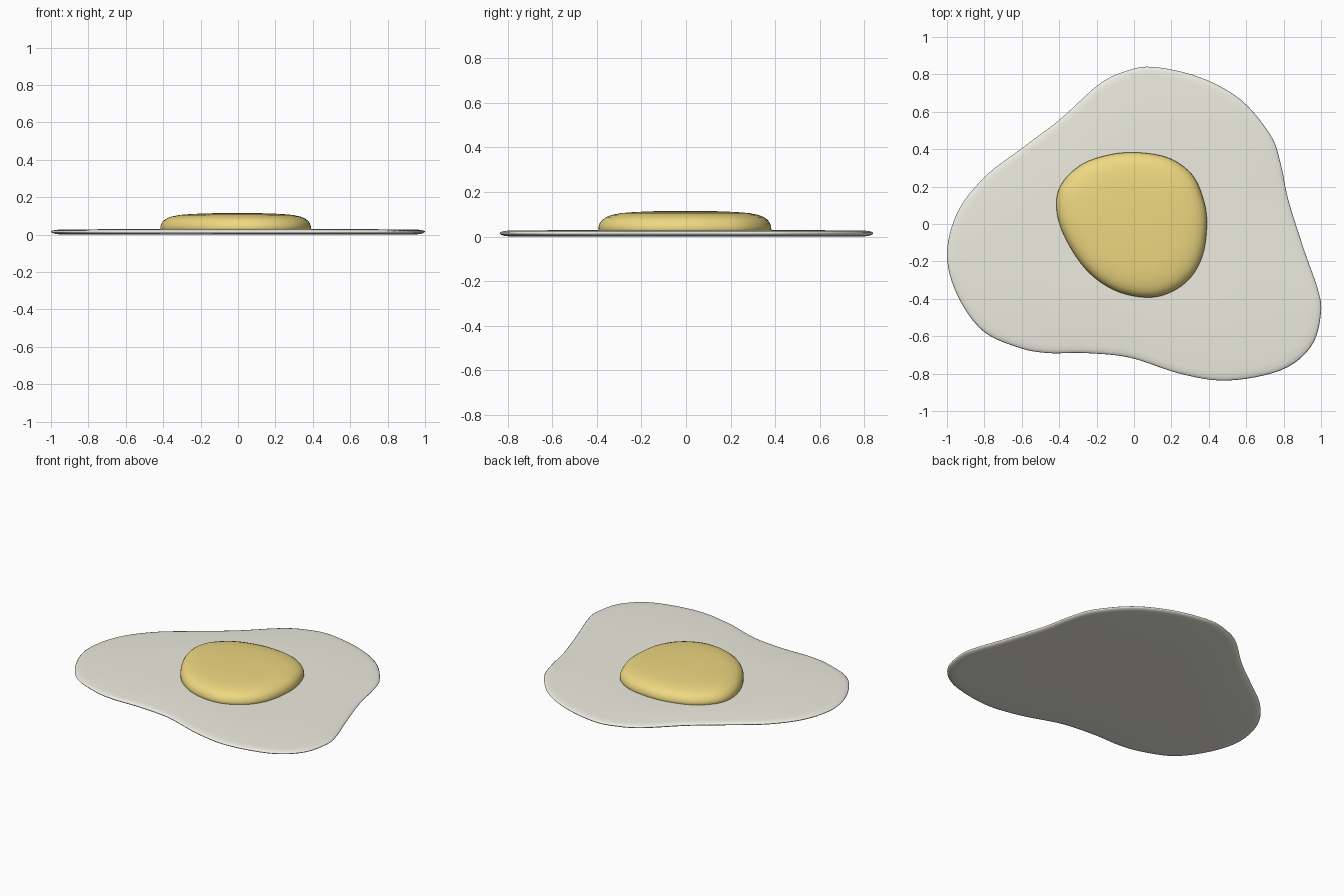
import bpy, bmesh
from mathutils import Vector

if "Cube" in bpy.data.objects:
    bpy.data.objects.remove(bpy.data.objects["Cube"])


def smooth_loop(points, steps):
    """Closed Catmull-Rom curve through 2D points."""
    pts = [Vector(p) for p in points]
    n, out = len(pts), []
    for i in range(n):
        a, b, c, d = (pts[(i + k) % n] for k in (-1, 0, 1, 2))
        for s in range(steps):
            t = s / steps
            out.append(0.5 * (2 * b + (c - a) * t + (2 * a - 5 * b + 4 * c - d) * t * t
                              + (3 * b - a - 3 * c + d) * t ** 3))
    return out


def loft(name, outline, rings, color):
    """Stack scaled copies of an outline; each ring is (scale, z)."""
    bm = bmesh.new()
    loops = [[bm.verts.new((p.x * s, p.y * s, z)) for p in outline] for s, z in rings]
    n = len(outline)
    for lo, hi in zip(loops, loops[1:]):
        for i in range(n):
            j = (i + 1) % n
            bm.faces.new((lo[i], lo[j], hi[j], hi[i]))
    # close both ends with a fan to a centre point
    for loop, z in ((loops[0], rings[0][1]), (loops[-1], rings[-1][1])):
        centre = bm.verts.new((0, 0, z))
        for i in range(n):
            bm.faces.new((loop[i], loop[(i + 1) % n], centre))
    bmesh.ops.recalc_face_normals(bm, faces=bm.faces)
    for f in bm.faces:
        f.smooth = True
    mesh = bpy.data.meshes.new(name)
    bm.to_mesh(mesh)
    bm.free()
    mat = bpy.data.materials.new(name + "_color")
    mat.diffuse_color = color
    mat.use_nodes = True
    mat.node_tree.nodes["Principled BSDF"].inputs["Base Color"].default_value = mat.diffuse_color
    mesh.materials.append(mat)
    obj = bpy.data.objects.new(name, mesh)
    bpy.context.collection.objects.link(obj)
    return obj


# Egg white: thin irregular sheet with a rounded rim
white = [(0.10, 0.84), (0.35, 0.785), (0.57, 0.665), (0.73, 0.475), (0.785, 0.32),
         (0.825, 0.13), (0.91, -0.14), (0.98, -0.34), (1.0, -0.47), (0.95, -0.65),
         (0.79, -0.78), (0.50, -0.837), (0.245, -0.80), (-0.02, -0.715), (-0.26, -0.69),
         (-0.46, -0.69), (-0.62, -0.66), (-0.81, -0.57), (-0.945, -0.38), (-1.0, -0.165),
         (-0.945, 0.06), (-0.80, 0.25), (-0.60, 0.405), (-0.395, 0.56), (-0.19, 0.745),
         (-0.05, 0.815)]
loft("egg_white", smooth_loop(white, 6),
     [(0.5, 0.0), (0.94, 0.0), (0.975, 0.003), (0.993, 0.009), (1.0, 0.016),
      (0.993, 0.021), (0.975, 0.025), (0.94, 0.028), (0.5, 0.029)],
     (0.85, 0.84, 0.75, 1))

# Yolk: low flattened dome
yolk = [(0, 0.383), (0.18, 0.355), (0.31, 0.265), (0.372, 0.13), (0.39, 0),
        (0.368, -0.165), (0.30, -0.29), (0.19, -0.368), (0.06, -0.393), (-0.11, -0.352),
        (-0.26, -0.24), (-0.375, -0.06), (-0.415, 0.09), (-0.39, 0.21), (-0.29, 0.312),
        (-0.155, 0.365)]
loft("yolk", smooth_loop(yolk, 5),
     [(0.97, 0.012), (1.0, 0.03), (0.998, 0.045), (0.985, 0.06), (0.96, 0.074),
      (0.915, 0.087), (0.85, 0.097), (0.75, 0.105), (0.6, 0.11), (0.4, 0.1135),
      (0.2, 0.115)],
     (0.86, 0.69, 0.22, 1))
